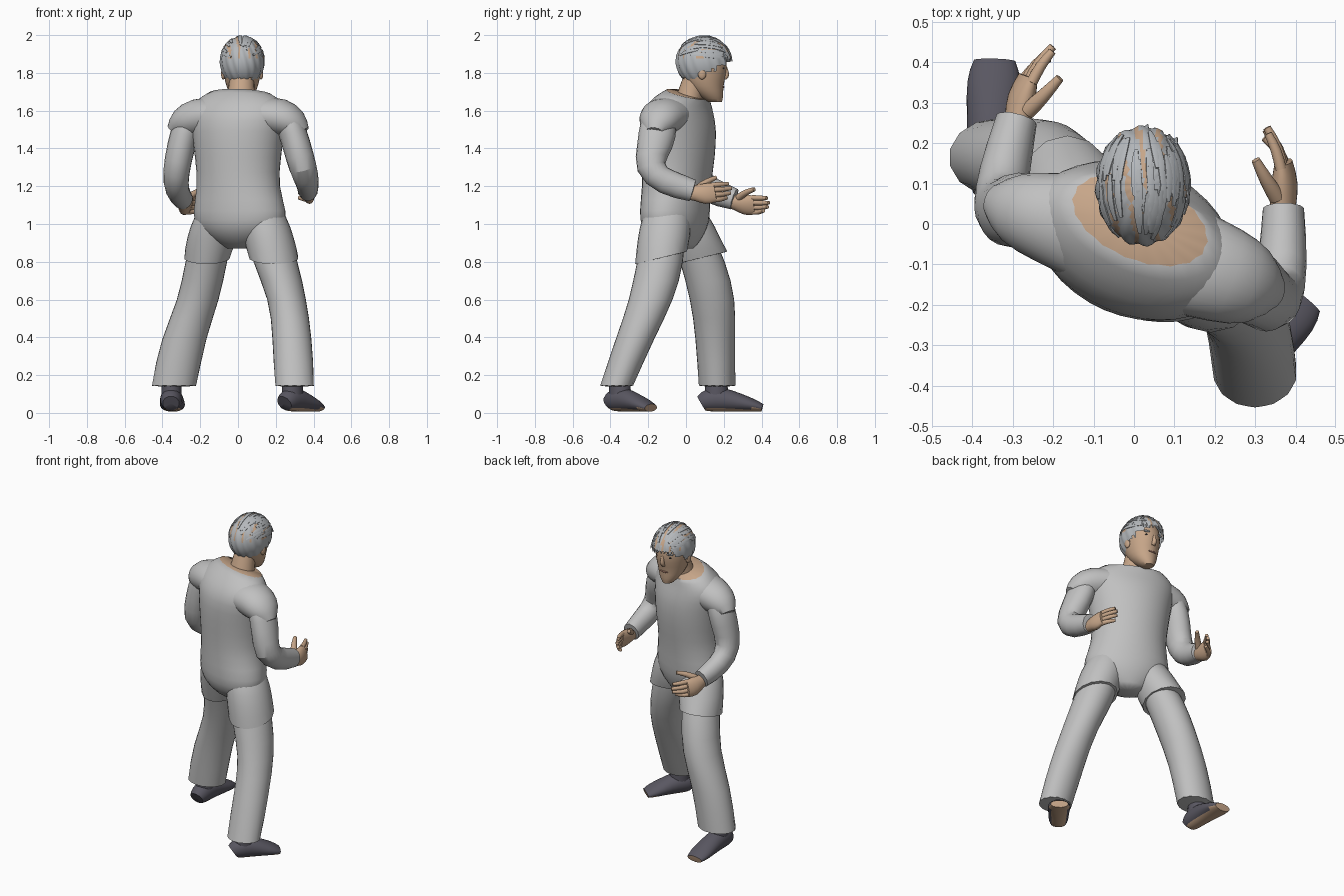
import bpy, bmesh, math, random
from mathutils import Vector

random.seed(4)
if "Cube" in bpy.data.objects:
    bpy.data.objects.remove(bpy.data.objects["Cube"])


def material(name, r, g, b):
    mat = bpy.data.materials.new(name)
    mat.use_nodes = True
    mat.diffuse_color = (r, g, b, 1)
    shader = next(n for n in mat.node_tree.nodes if n.type == "BSDF_PRINCIPLED")
    shader.inputs["Base Color"].default_value = (r, g, b, 1)
    shader.inputs["Roughness"].default_value = 0.8
    return mat


cloth = material("grey cloth", .53, .53, .53)
skin = material("skin", .57, .38, .25)
hair = material("grey hair", .46, .48, .5)
sock = material("dark sock", .1, .095, .12)
dark = material("dark eye", .03, .03, .03)
lip = material("lip", .42, .22, .16)


def finish(name, bm, mats, rule=None, level=1):
    """Turn a bmesh into a smooth object; rule picks the material of a face."""
    bmesh.ops.recalc_face_normals(bm, faces=bm.faces)
    if rule:
        for face in bm.faces:
            face.material_index = rule(face)
    mesh = bpy.data.meshes.new(name)
    bm.to_mesh(mesh)
    bm.free()
    for mat in mats:
        mesh.materials.append(mat)
    mesh.shade_smooth()
    mesh.set_sharp_from_angle(angle=math.radians(55))
    obj = bpy.data.objects.new(name, mesh)
    bpy.context.scene.collection.objects.link(obj)
    if level:
        obj.modifiers.new("round", "SUBSURF").levels = level
        obj.modifiers["round"].render_levels = level


def loft(name, rings, mats, side=None, yaw=0, sides=12, rule=None, level=1, floor=False):
    """Skin elliptical rings (x, y, z, width, depth, optional forward lean);
    side makes the rings follow the path."""
    bm = bmesh.new()
    crease = bm.edges.layers.float.new("crease_edge")
    centres = [Vector(r[:3]) for r in rings]
    loops = []
    for i, ring in enumerate(rings):
        across = Vector((math.cos(yaw), math.sin(yaw), 0))
        ahead = Vector((-math.sin(yaw), math.cos(yaw), -sum(ring[5:])))
        if side is not None:
            path = (centres[min(i + 1, len(rings) - 1)] - centres[max(i - 1, 0)]).normalized()
            across = (Vector(side) - path * path.dot(Vector(side))).normalized()
            ahead = path.cross(across)
        loop = []
        for k in range(sides):
            turn = math.tau * (k + .5) / sides
            co = centres[i] + across * math.cos(turn) * ring[3] + ahead * math.sin(turn) * ring[4]
            if floor:
                co.z = max(co.z, 0)
            loop.append(bm.verts.new(co))
        loops.append(loop)
    for low, high in zip(loops, loops[1:]):
        for k in range(sides):
            j = (k + 1) % sides
            bm.faces.new((low[k], low[j], high[j], high[k]))
    for loop in (loops[0], loops[-1]):
        for edge in bm.faces.new(loop).edges:
            edge[crease] = .8
    finish(name, bm, mats, rule, level)


def ellipsoid(name, centre, size, mat):
    bm = bmesh.new()
    bmesh.ops.create_uvsphere(bm, u_segments=14, v_segments=9, radius=1)
    bmesh.ops.scale(bm, vec=size, verts=bm.verts)
    bmesh.ops.translate(bm, vec=centre, verts=bm.verts)
    finish(name, bm, [mat], level=0)


# Tunic body, turned at the shoulders, with a skin neck opening that slopes forward
loft("tunic", [
    (.02, -.03, .87, .08, .07), (.015, -.05, .91, .17, .12), (.01, -.06, .98, .25, .165),
    (.01, -.06, 1.06, .27, .175), (0, -.05, 1.2, .222, .175), (0, -.04, 1.35, .238, .19),
    (0, -.04, 1.5, .26, .195), (0, -.045, 1.59, .285, .175, .05),
    (.01, -.02, 1.65, .25, .135, .2), (.015, .01, 1.688, .18, .1, .3)],
    [cloth, skin], yaw=-.4, sides=18,
    rule=lambda f: int(len(f.verts) > 4 and f.normal.z > .5))

# Shoulder yoke bridging the two sleeves
loft("tunic_yoke", [
    (-.335, .055, 1.49, .05, .05), (-.3, .04, 1.535, .085, .095), (-.225, .02, 1.565, .108, .115),
    (-.11, -.01, 1.575, .1, .14), (0, -.045, 1.575, .07, .15), (.11, -.085, 1.575, .1, .14),
    (.235, -.13, 1.57, .108, .125), (.3, -.155, 1.53, .085, .105), (.335, -.165, 1.48, .05, .05)],
    [cloth], side=(0, 0, 1), sides=14)

# Trouser legs and the tunic hem over each hip and thigh
legs = {
    "left": [(.15, -.11, .98, .11, .11), (.195, -.135, .8, .127, .13), (.265, -.18, .6, .1, .121),
             (.287, -.268, .4, .108, .105), (.3, -.37, .137, .108, .09)],
    "right": [(-.125, .02, .98, .11, .11), (-.17, .09, .8, .115, .125), (-.205, .145, .6, .112, .124),
              (-.29, .155, .4, .122, .107), (-.34, .165, .137, .124, .1)]}
for name, rings in legs.items():
    loft(name + "_trouser_leg", rings, [cloth], sides=14)
    hip, thigh = Vector(rings[0][:3]), Vector(rings[1][:3])
    loft(name + "_tunic_hem", [
        (*hip.lerp(thigh, -.9), .08, .08), (*hip.lerp(thigh, -.35), .128, .137),
        (*hip.lerp(thigh, .3), .138, .143),
        (*hip.lerp(thigh, .9), thigh.x * .03 + .131, .142, -.25)], [cloth], sides=14)

# Sleeves, bent at the elbow
sleeves = {
    "left": [(.24, -.135, 1.6, .06, .07), (.275, -.145, 1.53, .08, .11),
             (.31, -.16, 1.42, .08, .102), (.345, -.207, 1.29, .08, .087),
             (.37, -.11, 1.22, .065, .08), (.37, .04, 1.176, .056, .062)],
    "right": [(-.23, .03, 1.6, .06, .07), (-.27, .035, 1.53, .08, .1),
              (-.3, .035, 1.42, .08, .1), (-.333, .022, 1.26, .075, .088),
              (-.325, .12, 1.175, .068, .08), (-.29, .26, 1.13, .056, .06)]}
for name, rings in sleeves.items():
    loft(name + "_sleeve", rings, [cloth], side=(1, 0, 0), sides=10)


# Open hands with gently cupped fingers
def hand(name, wrist, ahead, across, palm):
    wrist, ahead, across, palm = (Vector(v) for v in (wrist, ahead, across, palm))
    ahead.normalize()
    across.normalize()
    palm.normalize()

    def at(forward, sideways, lift, wide, thick):
        return (*(wrist + ahead * forward + across * sideways + palm * lift), wide, thick)

    loft(name + "_palm", [at(-.06, 0, 0, .034, .03), at(0, 0, 0, .042, .034),
                          at(.05, -.008, -.004, .062, .036), at(.105, 0, 0, .054, .022)],
         [skin], side=across)
    for i, length in enumerate((.075, .09, .085, .065)):
        lane = .038 - i * .026
        loft(f"{name}_finger_{i + 1}", [
            at(.085, lane, 0, .016, .016), at(.1 + length * .45, lane * 1.05, .012, .015, .015),
            at(.1 + length, lane, .035 + i * .007, .011, .011)], [skin], side=across, sides=8)
    loft(name + "_thumb", [at(.015, .025, .01, .024, .022), at(.06, .055, .035, .019, .018),
                           at(.11, .07, .06, .012, .012)], [skin], side=palm, sides=8)


hand("left_hand", (.368, .05, 1.165), (.02, 1, .03), (-.15, 0, 1), (-1, 0, .15))
hand("right_hand", (-.285, .265, 1.115), (.22, .95, -.14), (.3, .05, .9), (.9, -.2, .3))


# Stockinged feet with bare soles
def foot(name, heel, toe):
    heel, toe = Vector(heel), Vector(toe)
    side = (toe - heel).normalized().cross((0, 0, 1))
    rings = []
    for share, wide, tall in ((0, .046, .046), (.1, .062, .065), (.35, .064, .068),
                              (.6, .068, .052), (.85, .072, .036), (1, .055, .022)):
        rings.append((*heel.lerp(toe, share)[:2], tall + .004, wide, tall))
    loft(name + "_foot", rings, [sock, skin], side=side, floor=True,
         rule=lambda f: int(f.calc_center_median().z < .027))
    ankle = heel.lerp(toe, .25)
    loft(name + "_ankle", [(*ankle[:2], .06, .058, .066), (*ankle[:2], .2, .054, .06)],
         [sock], yaw=math.atan2(side.y, side.x))


foot("left", (.245, -.405, 0), (.42, -.185, 0))
foot("right", (-.355, .08, 0), (-.345, .405, 0))

# Neck and head
mid = .022
loft("neck", [(.015, .01, 1.64, .085, .078), (.018, .03, 1.72, .07, .07),
              (mid, .06, 1.8, .067, .07)], [skin])
loft("head", [
    (mid, .155, 1.645, .032, .036), (mid, .13, 1.68, .065, .07), (mid, .1, 1.73, .087, .098),
    (mid, .098, 1.79, .1, .118), (mid, .09, 1.86, .11, .132), (mid, .085, 1.93, .095, .115),
    (mid, .085, 1.98, .05, .06)], [skin], sides=16)
loft("nose", [(mid, .205, 1.835, .009, .012), (mid, .217, 1.785, .016, .02),
              (mid, .2, 1.765, .015, .015)], [skin], sides=8)
ellipsoid("mouth", (mid, .194, 1.725), (.028, .009, .006), lip)
for name, sign in (("left", 1), ("right", -1)):
    ellipsoid(name + "_eye", (mid + sign * .04, .196, 1.825), (.016, .008, .007), dark)
    ellipsoid(name + "_eyebrow", (mid + sign * .042, .199, 1.848), (.026, .012, .007), hair)
    ellipsoid(name + "_ear", (mid + sign * .1, .085, 1.795), (.012, .022, .03), skin)

# Hair cap: ridged shell trimmed along the hairline, scalp showing between locks
crown = Vector((mid, .095, 1.858))
radii = Vector((.117, .148, .136))


def on_cap(direction, puff):
    return crown + Vector([d * r * puff for d, r in zip(direction, radii)])


bm = bmesh.new()
bmesh.ops.create_uvsphere(bm, u_segments=64, v_segments=24, radius=1)
for vert in bm.verts:
    d = vert.co.normalized()
    wave = math.sin(math.atan2(d.y, d.x) * 16 + d.z * 5) * .025 * (1 - d.z * d.z)
    vert.co = on_cap(d, 1 + wave)
bald = [f for f in bm.faces if f.calc_center_median().z <
        1.76 + .62 * max(0, f.calc_center_median().y - .05) + random.uniform(-.015, .015)]
bmesh.ops.delete(bm, geom=bald, context="FACES")


def scalp(face):
    p = face.calc_center_median() - crown
    return int(math.sin(p.x * 130 + p.y * 22) > .7 and p.z > .02)


finish("hair_cap", bm, [hair, skin], scalp, level=0)

# Loose locks swept back over the cap and falling at the fringe
for i in range(40):
    spread = random.uniform(-1.35, 1.35)
    start = random.uniform(.4, 2)
    rings = []
    for step in range(5):
        angle = start + step * .2
        d = Vector((math.sin(spread) * math.sin(angle), math.cos(angle),
                    math.cos(spread) * math.sin(angle)))
        width = .009 * math.sin(.4 + step * .6) + .002
        rings.append((*on_cap(d, 1.01 + random.uniform(0, .02)), width, .003))
    loft(f"hair_lock_{i + 1}", rings, [hair],
         side=(math.cos(spread), 0, -math.sin(spread)), sides=6, level=0)
for i in range(9):
    x = mid + (i - 4) * .018
    edge = .235 - abs(i - 4) * .008
    loft(f"fringe_lock_{i + 1}", [
        (x, edge - .05, 1.94, .012, .008), (x + .005, edge, 1.895, .012, .008),
        (x + .012, edge + .01, 1.86, .003, .003)], [hair], side=(1, 0, 0), sides=6)
